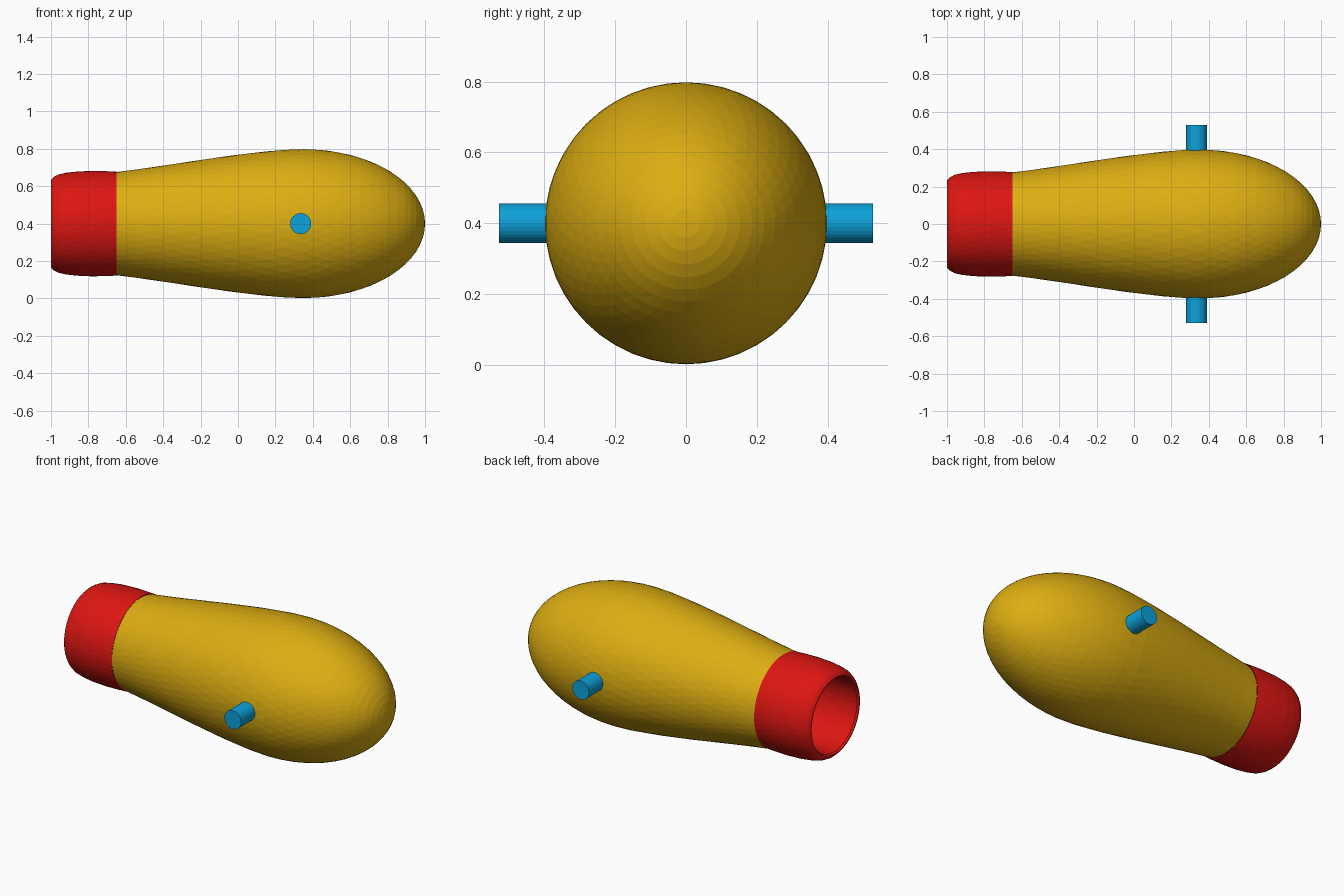
import bpy, bmesh, math

if "Cube" in bpy.data.objects:
    bpy.data.objects.remove(bpy.data.objects["Cube"])

SEG = 48
AXIS_Z = 0.4


def material(name, color):
    m = bpy.data.materials.new(name)
    m.diffuse_color = (*color, 1)
    m.use_nodes = True
    m.node_tree.nodes["Principled BSDF"].inputs["Base Color"].default_value = m.diffuse_color
    return m


gold = material("gold", (0.72, 0.42, 0.006))
red = material("red", (0.72, 0.008, 0.006))
blue = material("blue", (0.004, 0.36, 0.70))


def finish(name, bm, mat):
    bmesh.ops.recalc_face_normals(bm, faces=bm.faces)
    me = bpy.data.meshes.new(name)
    bm.to_mesh(me)
    bm.free()
    me.materials.append(mat)
    ob = bpy.data.objects.new(name, me)
    bpy.context.collection.objects.link(ob)
    return ob


# Revolve (x, radius) points about the barrel axis, with staggered rings for diamond facets
def revolve(name, profile, mat):
    bm = bmesh.new()
    rings = []
    for i, (x, r) in enumerate(profile):
        if r < 1e-5:
            rings.append([bm.verts.new((x, 0, AXIS_Z))])
            continue
        ring = []
        for k in range(SEG):
            a = 2 * math.pi * (k + 0.5 * (i % 2)) / SEG
            ring.append(bm.verts.new((x, r * math.cos(a), AXIS_Z + r * math.sin(a))))
        rings.append(ring)
    for i, (a, b) in enumerate(zip(rings, rings[1:])):
        if len(a) == 1:
            a, b = b, a
        for k in range(SEG):
            n = (k + 1) % SEG
            if len(b) == 1:
                bm.faces.new((a[k], a[n], b[0]))
            elif i % 2 == 0:
                bm.faces.new((a[k], a[n], b[k]))
                bm.faces.new((a[n], b[n], b[k]))
            else:
                bm.faces.new((a[k], b[n], b[k]))
                bm.faces.new((a[k], a[n], b[n]))
    return finish(name, bm, mat)


# Tapered body, then an elliptical rounded breech
body = [(-0.65, 0.276), (-0.55, 0.289), (-0.45, 0.303), (-0.35, 0.318),
        (-0.25, 0.333), (-0.15, 0.348), (-0.05, 0.362), (0.05, 0.375),
        (0.15, 0.386), (0.25, 0.395)]
for i in range(17):
    t = math.pi / 2 * i / 16
    body.append((0.35 + 0.65 * math.sin(t), 0.398 * math.cos(t)))
revolve("barrel_body", body, gold)

# Bulging muzzle band, its lip and the bore running back into the barrel
muzzle = [(-0.65, 0.278), (-0.71, 0.281), (-0.78, 0.282), (-0.86, 0.279),
          (-0.92, 0.272), (-0.96, 0.263), (-0.985, 0.25), (-0.998, 0.237),
          (-1.0, 0.228), (-0.99, 0.22), (-0.85, 0.22), (-0.65, 0.22),
          (-0.3, 0.22), (0.3, 0.22), (0.3, 0.0)]
revolve("muzzle_band_and_bore", muzzle, red)

# Side pivot pins
for side, label in ((-1, "front"), (1, "back")):
    bm = bmesh.new()
    bmesh.ops.create_cone(bm, cap_ends=True, segments=32, radius1=0.056,
                          radius2=0.056, depth=0.2)
    ob = finish(label + "_pivot_pin", bm, blue)
    ob.rotation_euler = (math.pi / 2, 0, 0)
    ob.location = (0.335, side * 0.428, AXIS_Z)
